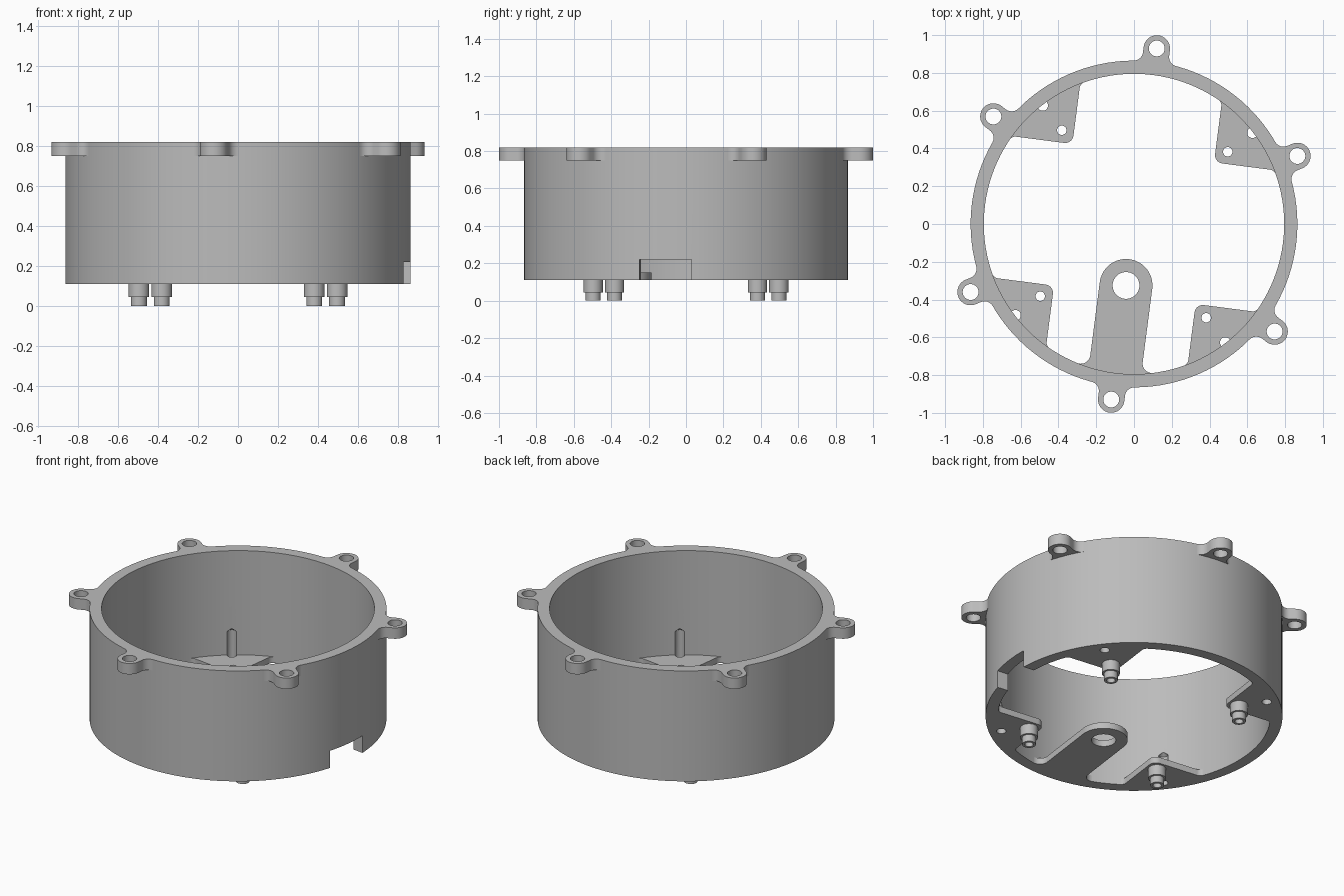
import bpy, bmesh
from math import sin, cos, radians, degrees, atan2, sqrt
from mathutils import Matrix

if "Cube" in bpy.data.objects:
    bpy.data.objects.remove(bpy.data.objects["Cube"], do_unlink=True)

TWIST = -7.4                    # whole layout is turned by this angle
R_OUT, R_IN = 0.865, 0.795      # housing wall radii
BASE, TOP = 0.11, 0.82          # housing wall heights
FLOOR = 0.15                    # top of the mounting tabs

grey = bpy.data.materials.new("plain_grey")
grey.use_nodes = True
grey.diffuse_color = (0.5, 0.5, 0.5, 1)
grey.node_tree.nodes["Principled BSDF"].inputs["Base Color"].default_value = (0.5, 0.5, 0.5, 1)


def arc(cx, cy, r, a0, a1, n=10):
    """Points along an arc, angles in degrees."""
    angles = [radians(a0 + (a1 - a0) * i / n) for i in range(n + 1)]
    return [(cx + r * cos(a), cy + r * sin(a)) for a in angles]


def circle(cx, cy, r, n=32):
    return arc(cx, cy, r, 0, 360, n)[:-1]


def finish(bm, name, turn):
    bmesh.ops.recalc_face_normals(bm, faces=bm.faces[:])
    bm.transform(Matrix.Rotation(radians(turn + TWIST), 4, 'Z'))
    mesh = bpy.data.meshes.new(name)
    bm.to_mesh(mesh)
    bm.free()
    mesh.materials.append(grey)
    obj = bpy.data.objects.new(name, mesh)
    bpy.context.collection.objects.link(obj)
    return obj


def slab(name, loops, z0, z1, turn=0):
    """Extrude an outline with optional hole loops."""
    bm = bmesh.new()
    edges = []
    for loop in loops:
        vs = [bm.verts.new((x, y, z0)) for x, y in loop]
        edges += [bm.edges.new((vs[i - 1], vs[i])) for i in range(len(vs))]
    bmesh.ops.triangle_fill(bm, edges=edges, use_beauty=True, use_dissolve=False)
    ext = bmesh.ops.extrude_face_region(bm, geom=bm.faces[:])
    top = [g for g in ext["geom"] if isinstance(g, bmesh.types.BMVert)]
    bmesh.ops.translate(bm, verts=top, vec=(0, 0, z1 - z0))
    return finish(bm, name, turn)


def drill(name, x, y, r, z0, z1, tip, turn):
    """Drill-shaped cutter: cylinder with a conical tip."""
    bm = bmesh.new()
    low, high = ([bm.verts.new((px, py, z)) for px, py in circle(x, y, r, 24)] for z in (z0, z1))
    point = bm.verts.new((x, y, tip))
    bm.faces.new(low)
    for i in range(len(low)):
        bm.faces.new((low[i - 1], low[i], high[i], high[i - 1]))
        bm.faces.new((high[i - 1], high[i], point))
    return finish(bm, name, turn)


def cut(obj, cutters):
    bpy.context.view_layer.objects.active = obj
    for c in cutters:
        mod = obj.modifiers.new("cut", 'BOOLEAN')
        mod.operation, mod.solver, mod.object = 'DIFFERENCE', 'EXACT', c
        bpy.ops.object.modifier_apply(modifier=mod.name)


parts = []

# Housing wall
wall = slab("housing_wall", [circle(0, 0, R_OUT, 128), circle(0, 0, R_IN, 128)], BASE, TOP)
parts.append(wall)

# Six filleted screw lugs around the rim
r, f, reach = 0.07, 0.05, 0.937
fx = sqrt((R_OUT + f) ** 2 - (r + f) ** 2)
phi = degrees(atan2(r + f, fx))
lug = (arc(reach, 0, r, -90, 90, 20)
       + arc(fx, r + f, f, -90, phi - 180)
       + arc(0, 0, R_OUT - 0.01, phi, -phi)
       + arc(fx, -r - f, f, 180 - phi, 90))
for k in range(6):
    parts.append(slab(f"rim_lug_{k + 1}", [lug, circle(reach, 0, 0.042)], 0.75, TOP, 30 + 60 * k))

# Four corner tabs, each with a hollow stepped standoff and a drilled wall hole
c, f, bolt, far = 0.378, 0.035, 0.443, 0.56
fx = sqrt((R_IN - f) ** 2 - (c - f) ** 2)
phi = degrees(atan2(c - f, fx))
tab = (arc(c + 0.045, c + 0.045, 0.045, 180, 270)
       + arc(fx, c - f, f, 90, phi)
       + arc(0, 0, R_IN + 0.008, phi, 90 - phi, 24)
       + arc(c - f, fx, f, 90 - phi, 0))
bore = circle(bolt, bolt, 0.025, 24)
drills = []
for k in range(4):
    turn = 90 * k
    drills.append(drill(f"drill_{k + 1}", far, far, 0.028, 0, 0.3, 0.32, turn))
    plate = slab(f"corner_tab_{k + 1}", [tab, bore], BASE, FLOOR, turn)
    cut(plate, [drills[-1]])
    parts.append(plate)
    for label, radius, z0, z1 in (("collar", 0.052, 0.045, BASE), ("tip", 0.04, 0, 0.045)):
        parts.append(slab(f"standoff_{label}_{k + 1}",
                          [circle(bolt, bolt, radius, 24), bore], z0, z1, turn))

# Long arm with a round eye
w, f, eye = 0.14, 0.05, 0.328
fx = sqrt((R_IN - f) ** 2 - (w + f) ** 2)
phi = degrees(atan2(w + f, fx))
arm = (arc(eye, 0, w, 90, 270, 32)
       + arc(fx, -w - f, f, 90, -phi)
       + arc(0, 0, R_IN + 0.008, -phi, phi, 16)
       + arc(fx, w + f, f, phi, -90))
parts.append(slab("eye_arm", [arm, circle(eye, 0, 0.071)], BASE, FLOOR, -90))

# Cable notch and drilled holes in the wall
notch = slab("notch_cutter", [[(0.7, -0.14), (1, -0.14), (1, 0.14), (0.7, 0.14)]], 0, 0.22)
cut(wall, drills + [notch])
for cutter in drills + [notch]:
    bpy.data.objects.remove(cutter, do_unlink=True)

# Smooth round surfaces, keep edges sharp
bpy.ops.object.select_all(action='DESELECT')
for obj in parts:
    obj.select_set(True)
bpy.context.view_layer.objects.active = wall
bpy.ops.object.shade_smooth_by_angle(angle=radians(30))
